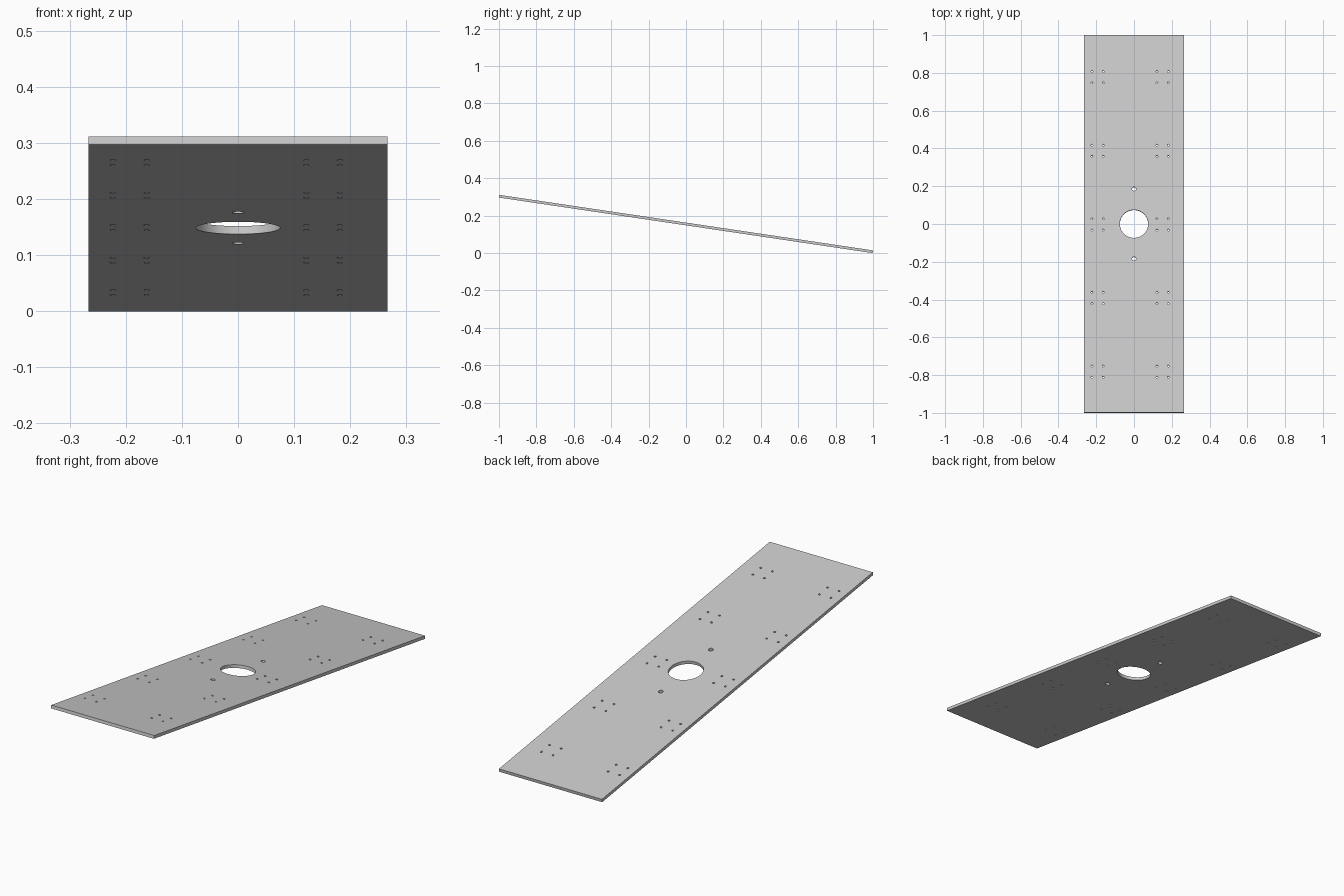
import bpy, bmesh, math
from mathutils import Matrix

cube = bpy.data.objects.get("Cube")
if cube:
    bpy.data.objects.remove(cube, do_unlink=True)

WIDTH, LENGTH, THICK = 0.532, 2.02, 0.0145
TILT = math.radians(8.45)

grey = bpy.data.materials.new("plain_grey")
grey.use_nodes = True
grey.diffuse_color = (0.6, 0.6, 0.6, 1)
grey.node_tree.nodes["Principled BSDF"].inputs["Base Color"].default_value = (0.6, 0.6, 0.6, 1)


def make_object(name, bm):
    mesh = bpy.data.meshes.new(name)
    bm.to_mesh(mesh)
    bm.free()
    mesh.materials.append(grey)
    obj = bpy.data.objects.new(name, mesh)
    bpy.context.collection.objects.link(obj)
    return obj


def add_drill(bm, x, y, radius, sides):
    bmesh.ops.create_cone(bm, cap_ends=True, segments=sides, radius1=radius, radius2=radius,
                          depth=THICK * 4, matrix=Matrix.Translation((x, y, 0)))


# Flat rectangular plate
bm = bmesh.new()
bmesh.ops.create_cube(bm, size=1, matrix=Matrix.Diagonal((WIDTH, LENGTH, THICK, 1)))
plate = make_object("mounting_plate", bm)

# Central opening with a pin hole in front and behind
bm = bmesh.new()
add_drill(bm, 0, 0, 0.075, 64)
for side in (-1, 1):
    add_drill(bm, 0, side * 0.187, 0.0107, 32)

# Two columns of five square bolt patterns
for column in (-0.193, 0.1515):
    for row in range(-2, 3):
        for dx in (-0.03, 0.03):
            for dy in (-0.03, 0.03):
                add_drill(bm, column + dx, row * 0.394 - 0.003 + dy, 0.005, 16)
drills = make_object("hole_cutter", bm)
drills.hide_render = True

# Cut the holes, then discard the cutter
cut = plate.modifiers.new("holes", 'BOOLEAN')
cut.operation = 'DIFFERENCE'
cut.solver = 'EXACT'
cut.object = drills
bpy.ops.object.select_all(action='DESELECT')
plate.select_set(True)
bpy.context.view_layer.objects.active = plate
bpy.ops.object.modifier_apply(modifier=cut.name)
bpy.data.objects.remove(drills, do_unlink=True)
bpy.ops.object.shade_smooth_by_angle(angle=math.radians(30))

# Tilt the plate with its front end raised and its back edge on the ground
plate.rotation_euler.x = -TILT
plate.location.z = (LENGTH * math.sin(TILT) + THICK * math.cos(TILT)) / 2
